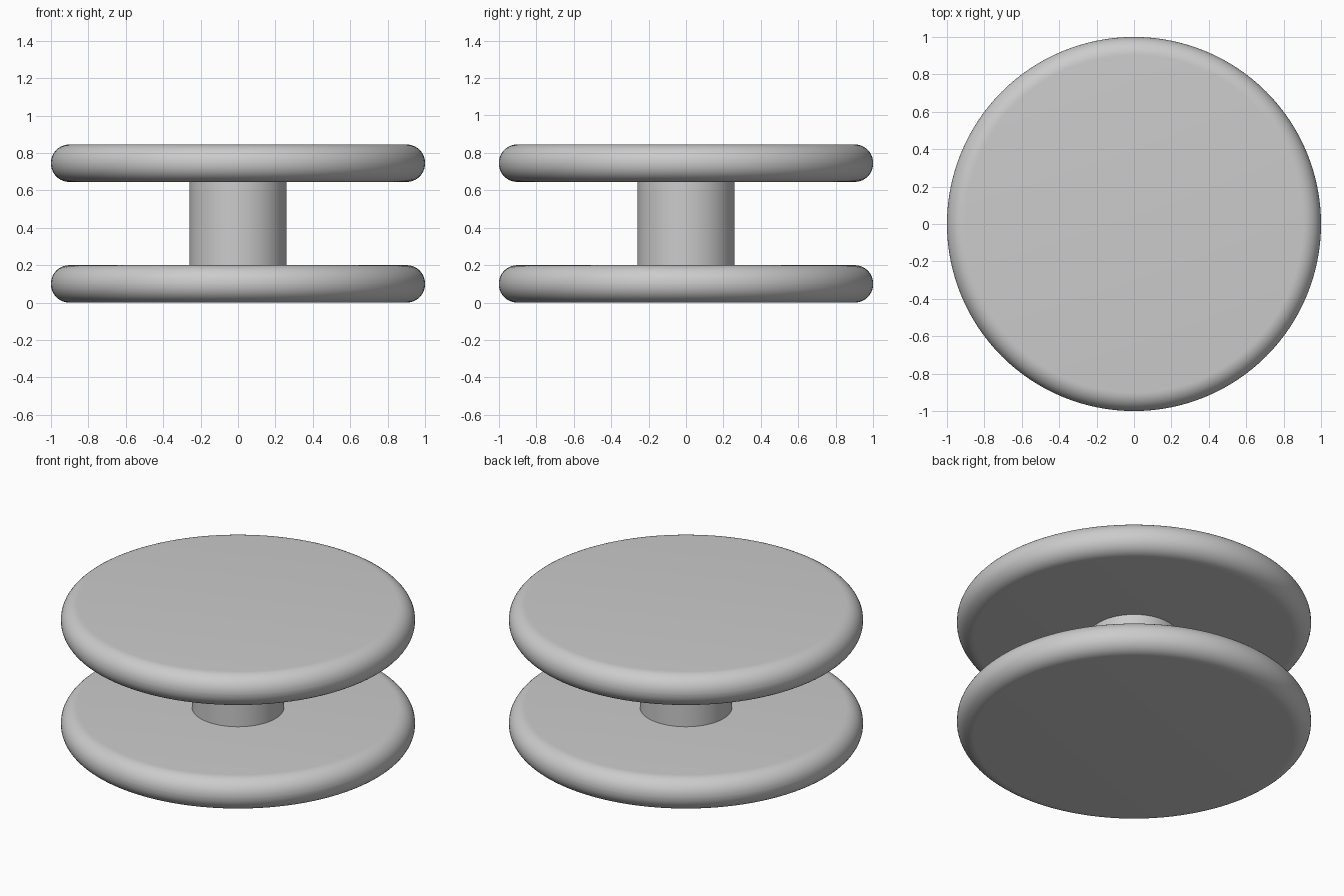
import bpy
import math

cube = bpy.data.objects.get("Cube")
if cube:
    bpy.data.objects.remove(cube, do_unlink=True)

# Single plain grey
grey = bpy.data.materials.new("plain grey")
grey.use_nodes = True
COLOUR = (0.6, 0.6, 0.6, 1)
grey.diffuse_color = COLOUR
grey.node_tree.nodes["Principled BSDF"].inputs["Base Color"].default_value = COLOUR


def cylinder(name, radius, bottom, top, rounding=0):
    """Upright cylinder, optionally with rounded rims."""
    bpy.ops.mesh.primitive_cylinder_add(
        vertices=128, radius=radius, depth=top - bottom,
        location=(0, 0, (bottom + top) / 2))
    obj = bpy.context.object
    obj.name = name
    obj.data.materials.append(grey)
    if rounding:
        bevel = obj.modifiers.new("rounded rim", "BEVEL")
        bevel.width = rounding
        bevel.segments = 10
        bevel.limit_method = "ANGLE"
        bevel.angle_limit = math.radians(40)
        bpy.ops.object.modifier_apply(modifier=bevel.name)
    bpy.ops.object.shade_smooth_by_angle(angle=math.radians(40))
    return obj


THICKNESS, HEIGHT = 0.2, 0.845

# Two rounded discs joined by a central column
cylinder("lower_disc", 1, 0, THICKNESS, rounding=0.098)
cylinder("upper_disc", 1, HEIGHT - THICKNESS, HEIGHT, rounding=0.098)
cylinder("column", 0.26, THICKNESS - 0.02, HEIGHT - THICKNESS + 0.02)
